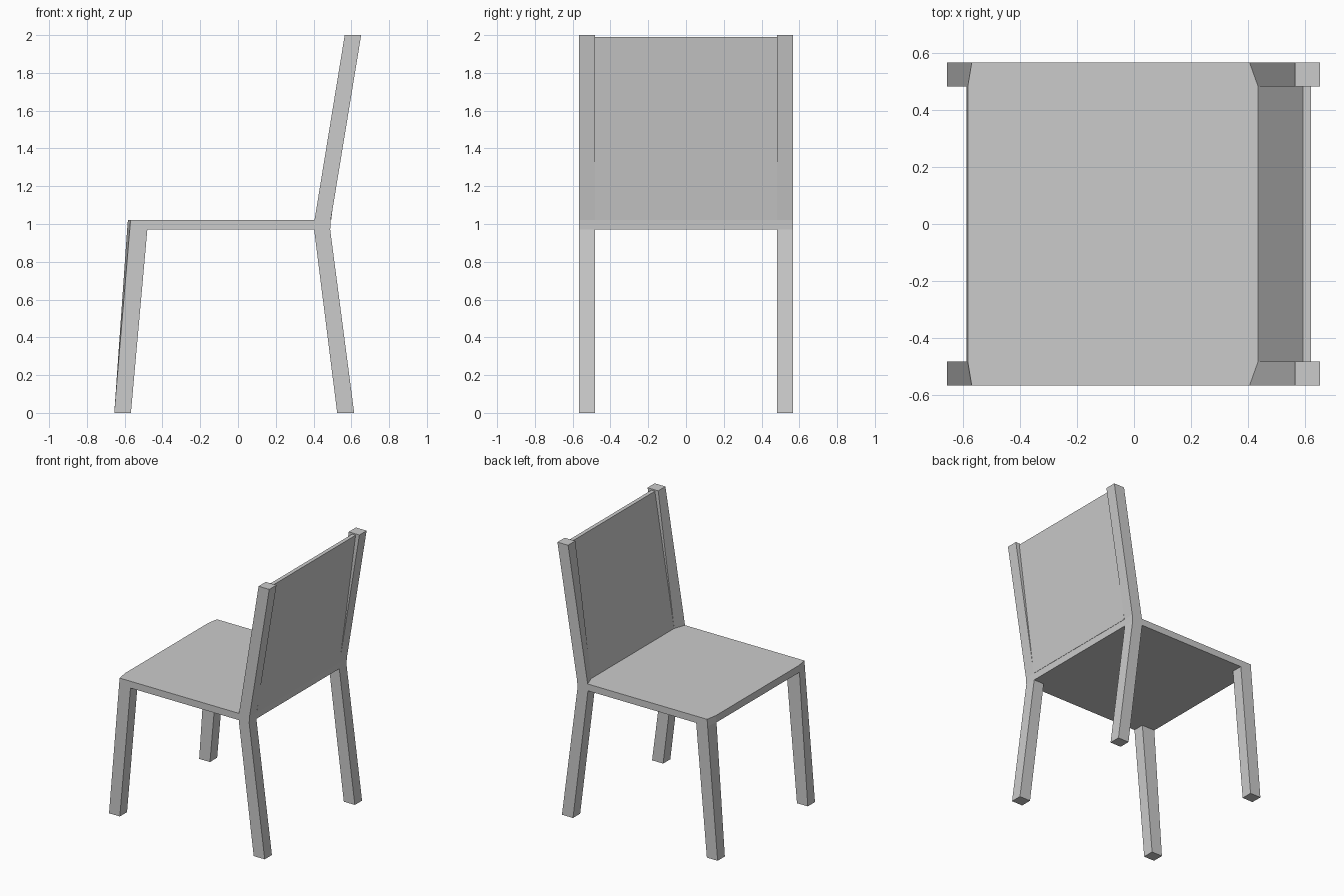
import bpy
import bmesh

if "Cube" in bpy.data.objects:
    bpy.data.objects.remove(bpy.data.objects["Cube"])

OUT, IN = 0.567, 0.483   # outer and inner y of legs and posts


def loft(name, sections, mirror=False):
    """Solid lofted along y through (y, [(x, z), ...]) sections."""
    bm = bmesh.new()
    rings = [[bm.verts.new((x, y, z)) for x, z in pts] for y, pts in sections]
    for a, b in zip(rings, rings[1:]):
        n = len(a)
        for i in range(n):
            j = (i + 1) % n
            bm.faces.new((a[i], a[j], b[j], b[i]))
    bm.faces.new(rings[0])
    bm.faces.new(rings[-1])
    bmesh.ops.recalc_face_normals(bm, faces=bm.faces)
    mesh = bpy.data.meshes.new(name)
    bm.to_mesh(mesh)
    bm.free()
    ob = bpy.data.objects.new(name, mesh)
    bpy.context.collection.objects.link(ob)
    if mirror:
        mod = ob.modifiers.new("Mirror", 'MIRROR')
        mod.use_axis = (False, True, False)
        mod.use_mirror_merge = False
    return ob


# Seat: front edge pulled forward slightly between the legs
edge = [(-0.573, 0.97), (0.488, 0.97), (0.491, 1.02), (-0.569, 1.02)]
middle = [(-0.587, 0.97), (0.488, 0.97), (0.491, 1.02), (-0.583, 1.02)]
loft("seat", [(-OUT, edge), (-IN, middle), (IN, middle), (OUT, edge)])

# Front legs: tapering and a little twisted to meet the seat edge
loft("front_legs", [
    (IN, [(-0.655, 0), (-0.567, 0), (-0.48, 0.97), (-0.587, 0.97)]),
    (OUT, [(-0.655, 0), (-0.567, 0), (-0.48, 0.97), (-0.573, 0.97)])], True)

# Back legs
leg = [(0.525, 0), (0.615, 0), (0.488, 0.97), (0.403, 0.97)]
loft("back_legs", [(IN, leg), (OUT, leg)], True)

# Back posts: inner front edge set back at the seat
loft("back_posts", [
    (IN, [(0.435, 1.02), (0.491, 1.02), (0.652, 2), (0.565, 2)]),
    (OUT, [(0.405, 1.02), (0.491, 1.02), (0.652, 2), (0.565, 2)])], True)

# Backrest panel between the posts
panel = [(0.435, 1.02), (0.493, 1.02), (0.621, 1.99), (0.592, 1.99)]
loft("backrest", [(-IN, panel), (IN, panel)])
